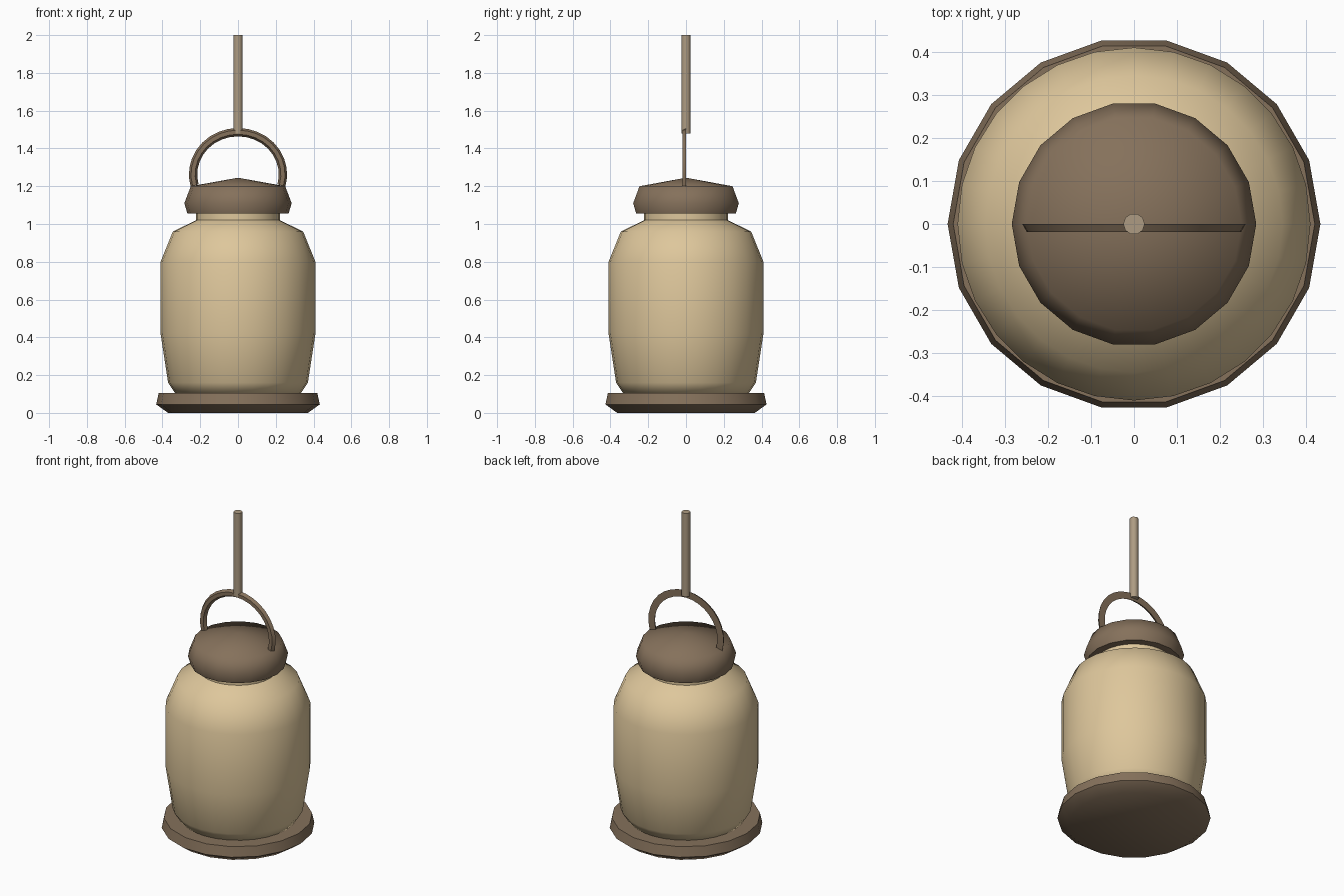
import bpy, bmesh, math

if "Cube" in bpy.data.objects:
    bpy.data.objects.remove(bpy.data.objects["Cube"])


def material(name, rgb):
    m = bpy.data.materials.new(name)
    m.diffuse_color = (*rgb, 1)
    m.use_nodes = True
    m.node_tree.nodes["Principled BSDF"].inputs["Base Color"].default_value = m.diffuse_color
    return m


CREAM = material("cream body", (0.73, 0.57, 0.33))
BROWN = material("brown trim", (0.235, 0.165, 0.105))
ROD = material("tan rod", (0.42, 0.33, 0.225))


def finish(name, bm, mat, angle=62):
    bmesh.ops.recalc_face_normals(bm, faces=bm.faces)
    me = bpy.data.meshes.new(name)
    bm.to_mesh(me)
    bm.free()
    me.materials.append(mat)
    ob = bpy.data.objects.new(name, me)
    bpy.context.collection.objects.link(ob)
    bpy.ops.object.select_all(action='DESELECT')
    ob.select_set(True)
    bpy.context.view_layer.objects.active = ob
    bpy.ops.object.shade_smooth_by_angle(angle=math.radians(angle))
    return ob


def skin(bm, rings, closed=True):
    """Bridge consecutive vertex rings with quads and cap both ends."""
    n = len(rings[0])
    for a, b in zip(rings, rings[1:]):
        for i in range(n):
            j = (i + 1) % n
            bm.faces.new((a[i], a[j], b[j], b[i]))
    bm.faces.new(rings[0])
    if closed:
        bm.faces.new(rings[-1])


def lathe(name, profile, sides, mat, tip=None):
    bm = bmesh.new()
    rings = []
    for r, z in profile:
        rings.append([bm.verts.new((r * math.cos(2 * math.pi * i / sides),
                                    r * math.sin(2 * math.pi * i / sides), z))
                      for i in range(sides)])
    skin(bm, rings, tip is None)
    if tip is not None:
        t = bm.verts.new((0, 0, tip))
        for i in range(sides):
            bm.faces.new((rings[-1][i], rings[-1][(i + 1) % sides], t))
    return finish(name, bm, mat)


# Base, jar body, pointed cap and hanging rod
lathe("base", [(0.37, 0), (0.433, 0.045), (0.42, 0.105)], 18, BROWN)
lathe("jar_body", [(0.33, 0.1), (0.37, 0.16), (0.41, 0.42), (0.41, 0.8),
                   (0.345, 0.96), (0.222, 1.02), (0.222, 1.06)], 28, CREAM)
lathe("cap", [(0.268, 1.055), (0.284, 1.11), (0.25, 1.2)], 18, BROWN, tip=1.245)
lathe("hanging_rod", [(0.025, 1.48), (0.025, 2.0)], 10, ROD)

# Arched handle: half-hexagon section with its flat back on y = 0
bm = bmesh.new()
section = [(0.022, 0), (0.011, -0.019), (-0.011, -0.019), (-0.022, 0)]
rings = []
steps = 18
for k in range(steps + 1):
    a = math.radians(-15 + 210 * k / steps)
    rings.append([bm.verts.new(((0.238 + d) * math.cos(a), y,
                                1.262 + (0.224 + d) * math.sin(a)))
                  for d, y in section])
skin(bm, rings)
finish("handle", bm, BROWN, 40)
